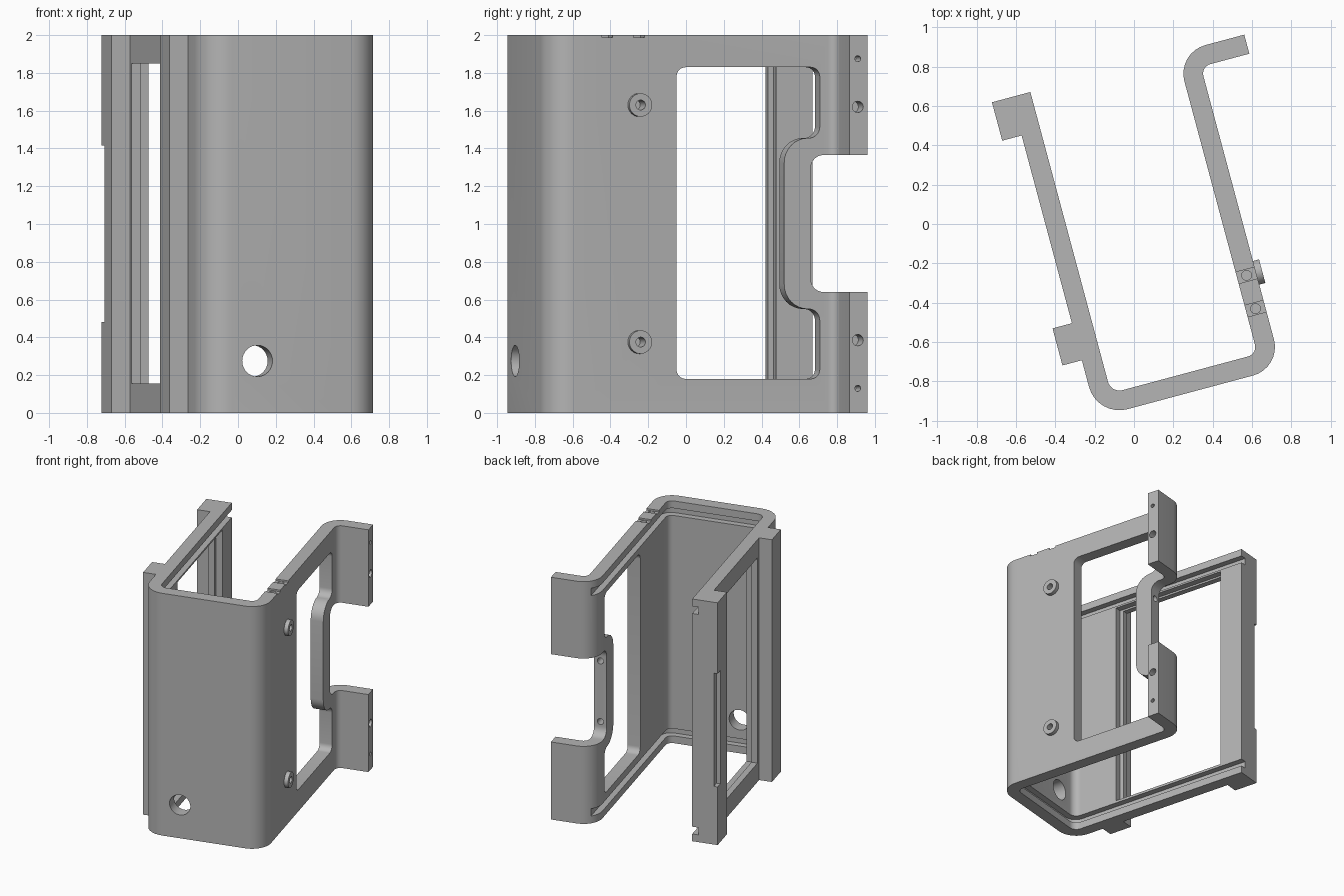
import bpy, bmesh, math
from mathutils import Vector, Matrix

if "Cube" in bpy.data.objects:
    bpy.data.objects.remove(bpy.data.objects["Cube"])

TURN = Matrix.Rotation(math.radians(15), 4, 'Z')
grey = bpy.data.materials.new("light_grey")
grey.diffuse_color = (0.46, 0.46, 0.46, 1)
grey.use_nodes = True
grey.node_tree.nodes["Principled BSDF"].inputs["Base Color"].default_value = grey.diffuse_color


def rounded(corners, seg=8):
    """Closed outline from (a, b, radius) corners, filleting where radius > 0."""
    out, n = [], len(corners)
    for i, (a, b, r) in enumerate(corners):
        p = Vector((a, b))
        if r == 0:
            out.append(p)
            continue
        d1 = (Vector(corners[i - 1][:2]) - p).normalized()
        d2 = (Vector(corners[(i + 1) % n][:2]) - p).normalized()
        half = d1.angle(d2) / 2
        c = p + (d1 + d2).normalized() * (r / math.sin(half))
        s = p + d1 * (r / math.tan(half)) - c
        e = p + d2 * (r / math.tan(half)) - c
        for k in range(seg + 1):
            t = k / seg
            w = s.angle(e)
            out.append(c + (s * math.sin((1 - t) * w) + e * math.sin(t * w)) / math.sin(w))
    return out


def circle(a, b, r, n=32):
    return [Vector((a + r * math.cos(2 * math.pi * k / n),
                    b + r * math.sin(2 * math.pi * k / n))) for k in range(n)]


def prism(name, outline, lo, hi, axis='z'):
    """Extrude an outline along an axis; the outline lies in the other two."""
    put = {'z': lambda p, h: (p[0], p[1], h),
           'x': lambda p, h: (h, p[0], p[1]),
           'y': lambda p, h: (p[0], h, p[1])}[axis]
    bm = bmesh.new()
    low = [bm.verts.new(put(p, lo)) for p in outline]
    top = [bm.verts.new(put(p, hi)) for p in outline]
    bm.faces.new(low)
    bm.faces.new(top)
    n = len(outline)
    for i in range(n):
        j = (i + 1) % n
        bm.faces.new((low[i], low[j], top[j], top[i]))
    bmesh.ops.recalc_face_normals(bm, faces=bm.faces)
    me = bpy.data.meshes.new(name)
    bm.to_mesh(me)
    bm.free()
    me.materials.append(grey)
    ob = bpy.data.objects.new(name, me)
    bpy.context.collection.objects.link(ob)
    return ob


def rect(a0, a1, b0, b1, r=0):
    return rounded([(a0, b0, r), (a1, b0, r), (a1, b1, r), (a0, b1, r)])


def cut(ob, cutter):
    m = ob.modifiers.new("cut", 'BOOLEAN')
    m.operation, m.solver, m.object = 'DIFFERENCE', 'EXACT', cutter
    bpy.context.view_layer.objects.active = ob
    bpy.ops.object.modifier_apply(modifier=m.name)
    bpy.data.objects.remove(cutter)


def finish(ob):
    ob.data.transform(TURN)
    bpy.ops.object.select_all(action='DESELECT')
    ob.select_set(True)
    bpy.context.view_layer.objects.active = ob
    bpy.ops.object.shade_smooth_by_angle(angle=math.radians(30))


# Shell: three walls, outer rib, rear flange and rear arm in one profile
shell = prism("housing_shell", rounded([
    (-.435, -.90, .16), (.535, -.90, .15), (.535, .684, .05), (.79, .684, 0),
    (.79, .784, 0), (.435, .784, .15), (.435, -.80, .05), (-.335, -.80, .06),
    (-.335, .784, 0), (-.537, .784, 0), (-.537, .582, 0), (-.435, .582, 0),
    (-.435, -.405, 0), (-.537, -.405, 0), (-.537, -.60, 0), (-.435, -.60, 0)]), 0, 2)

# Panel grooves near the top and bottom
for z in (.06, 1.88):
    cut(shell, prism("groove_cutter", rounded([
        (-.385, -.85, .09), (.485, -.85, .09), (.485, .95, 0), (-.385, .95, 0)]), z, z + .06))

# Right window wrapping around the strip, and the rear notch behind it
cut(shell, prism("right_window_cutter", rounded([
    (-.195, .18, .05), (.59, .18, .05), (.59, .55, .06), (.395, .55, .13),
    (.395, 1.455, .13), (.59, 1.455, .06), (.59, 1.83, .05), (-.195, 1.83, .05)]),
    .40, .60, 'x'))
cut(shell, prism("rear_notch_cutter", rounded([
    (.54, .64, .07), (1, .64, 0), (1, 1.365, 0), (.54, 1.365, .07)]), .40, .85, 'x'))

# Left window with a stepped edge
cut(shell, prism("left_window_cutter", rect(-.37, .553, .155, 1.85), -.50, -.30, 'x'))
cut(shell, prism("left_step_cutter", rect(-.404, .584, .14, 1.865), -.387, -.30, 'x'))

# Recess along the flange's back edge
cut(shell, prism("flange_recess_cutter", rect(-.60, -.507, .724, .85), .48, 1.415))

# Round hole in the front wall
cut(shell, prism("front_hole_cutter", circle(-.135, .275, .083), -1, -.7, 'y'))

# Screw holes in the arm ends and the strip
for z, r in ((.13, .016), (.385, .03), (1.62, .03), (1.875, .016)):
    cut(shell, prism("arm_hole_cutter", circle(.73, z, r, 20), .69, .85, 'x'))
for z in (.75, 1.25):
    cut(shell, prism("strip_hole_cutter", circle(.485, z, .025, 20), .46, .60, 'y'))

# Shallow slots with holes on the top edge of the right wall
for v in (-.575, -.40):
    cut(shell, prism("top_slot_cutter", rect(.40, .60, v - .03, v + .03), 1.987, 2.1))
    cut(shell, prism("top_hole_cutter", circle(.485, v, .025, 20), 1.95, 2.1))

# Screw bosses on the right wall
for i, z in enumerate((.375, 1.63)):
    cut(shell, prism("boss_bore_cutter", circle(-.40, z, .026, 24), .46, .60, 'x'))
    boss = prism(f"screw_boss_{i + 1}", circle(-.40, z, .062), .533, .567, 'x')
    cut(boss, prism("boss_hole_cutter", circle(-.40, z, .026, 24), .46, .60, 'x'))
    finish(boss)

finish(shell)
